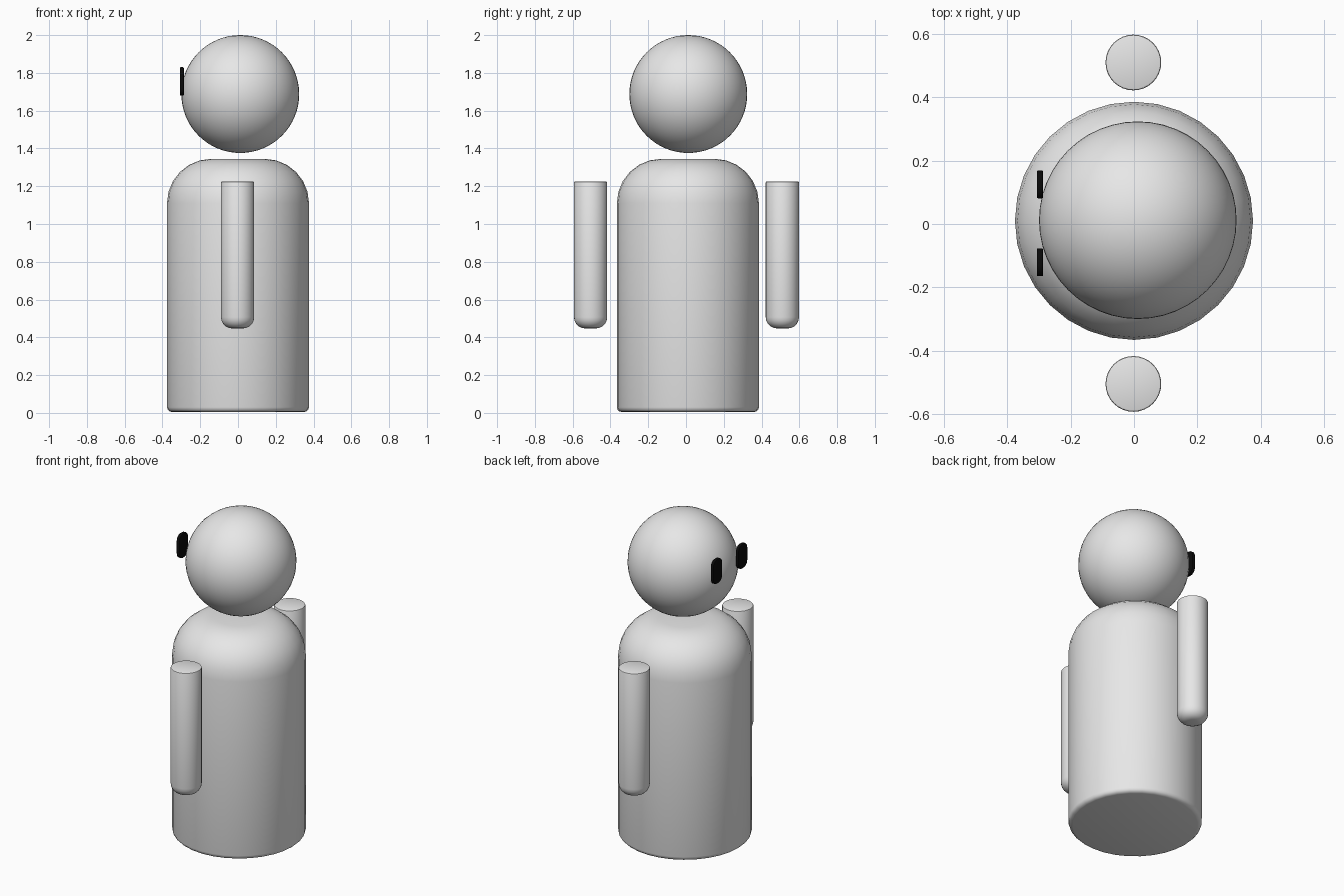
import bpy, bmesh, math
from mathutils import Matrix

old = bpy.data.objects.get("Cube")
if old:
    bpy.data.objects.remove(old, do_unlink=True)


def material(name, rgb):
    m = bpy.data.materials.new(name)
    m.use_nodes = True
    m.diffuse_color = (*rgb, 1)
    m.node_tree.nodes["Principled BSDF"].inputs["Base Color"].default_value = (*rgb, 1)
    return m


GREY = material("light grey", (0.8, 0.8, 0.8))
BLACK = material("black", (0.003, 0.003, 0.003))


def finish(name, bm, mat, location, angle=35):
    bmesh.ops.recalc_face_normals(bm, faces=bm.faces)
    mesh = bpy.data.meshes.new(name)
    bm.to_mesh(mesh)
    bm.free()
    mesh.materials.append(mat)
    ob = bpy.data.objects.new(name, mesh)
    ob.location = location
    bpy.context.collection.objects.link(ob)
    bpy.ops.object.select_all(action='DESELECT')
    ob.select_set(True)
    bpy.context.view_layer.objects.active = ob
    bpy.ops.object.shade_smooth_by_angle(angle=math.radians(angle))
    return ob


def rounded_cylinder(name, radius, height, low, high, location, sides=32):
    """Upright cylinder; low and high are (rim radius, segments) of its two ends."""
    bm = bmesh.new()
    bmesh.ops.create_cone(bm, cap_ends=True, segments=sides, radius1=radius, radius2=radius,
                          depth=height, matrix=Matrix.Translation((0, 0, height / 2)))
    for level, (rim, segments) in ((0, low), (height, high)):
        edges = [e for e in bm.edges if all(abs(v.co.z - level) < 1e-4 for v in e.verts)]
        bmesh.ops.bevel(bm, geom=edges, offset=rim, segments=segments, profile=0.5, affect='EDGES')
    return finish(name, bm, GREY, location)


# Body with broad round shoulders
rounded_cylinder("body", 0.376, 1.34, (0.025, 3), (0.235, 6), (0, 0.01, 0.005))

# Head
bm = bmesh.new()
bmesh.ops.create_uvsphere(bm, u_segments=48, v_segments=32, radius=0.312)
finish("head", bm, GREY, (0.012, 0.012, 1.688))

# Arms beside the body, round at the hand, and eyes on the -x face
for side, y_arm, y_eye in (("left", -0.505, -0.121), ("right", 0.51, 0.125)):
    rounded_cylinder(side + "_arm", 0.088, 0.778, (0.06, 5), (0.006, 2), (-0.002, y_arm, 0.447))

    bm = bmesh.new()
    bmesh.ops.create_cube(bm, size=1, matrix=Matrix.Diagonal((0.02, 0.088, 0.15, 1)))
    corners = [e for e in bm.edges if abs(e.verts[0].co.x - e.verts[1].co.x) > 0.01]
    bmesh.ops.bevel(bm, geom=corners, offset=0.036, segments=6, profile=0.5, affect='EDGES')
    rims = [e for e in bm.edges if abs(e.verts[0].co.x - e.verts[1].co.x) < 0.001]
    bmesh.ops.bevel(bm, geom=rims, offset=0.004, segments=2, profile=0.5, affect='EDGES')
    finish(side + "_eye", bm, BLACK, (-0.297, y_eye, 1.755))
